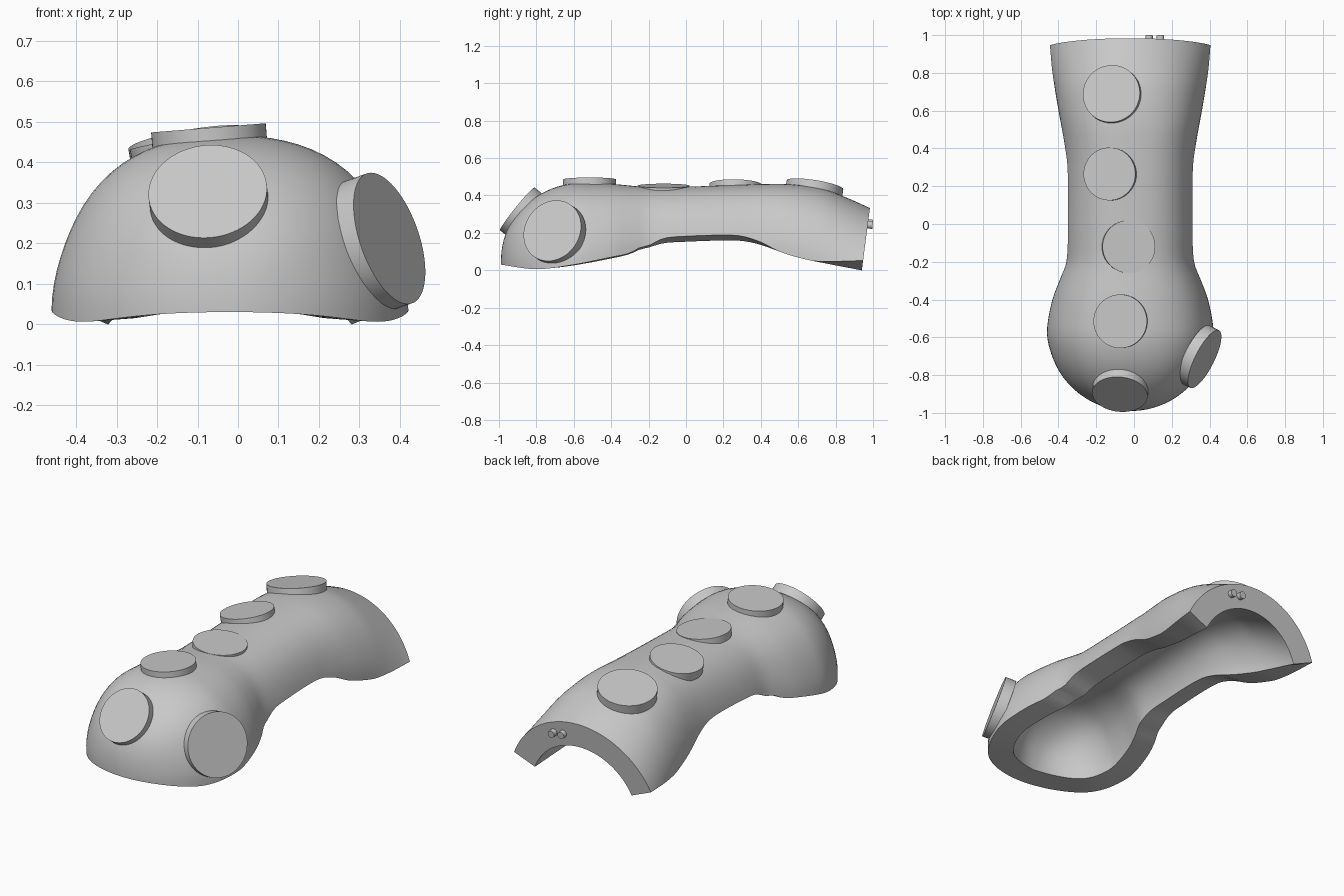
import bpy, bmesh, math
from mathutils import Vector

cube = bpy.data.objects.get("Cube")
if cube:
    bpy.data.objects.remove(cube, do_unlink=True)

grey = bpy.data.materials.new("plain grey")
grey.use_nodes = True
colour = (0.58, 0.58, 0.58, 1)
grey.diffuse_color = colour
grey.node_tree.nodes["Principled BSDF"].inputs["Base Color"].default_value = colour


def finish(name, bm):
    bmesh.ops.recalc_face_normals(bm, faces=bm.faces)
    mesh = bpy.data.meshes.new(name)
    bm.to_mesh(mesh)
    bm.free()
    mesh.materials.append(grey)
    obj = bpy.data.objects.new(name, mesh)
    bpy.context.collection.objects.link(obj)
    bpy.ops.object.select_all(action='DESELECT')
    obj.select_set(True)
    bpy.context.view_layer.objects.active = obj
    bpy.ops.object.shade_smooth_by_angle(angle=math.radians(35))
    return obj


def curve(pts, y):
    """Smooth interpolation through (y, value) points."""
    y = min(max(y, pts[0][0]), pts[-1][0])
    i = max(k for k in range(len(pts) - 1) if pts[k][0] <= y)

    def slope(k):
        a, b = pts[max(k - 1, 0)], pts[min(k + 1, len(pts) - 1)]
        return (b[1] - a[1]) / (b[0] - a[0])
    (y0, v0), (y1, v1) = pts[i], pts[i + 1]
    d = y1 - y0
    t = (y - y0) / d
    return (v0 * (2*t**3 - 3*t**2 + 1) + v1 * (3*t**2 - 2*t**3)
            + d * slope(i) * (t**3 - 2*t**2 + t) + d * slope(i + 1) * (t**3 - t**2))


# Side profiles of the shell along its length
half_width = [(-.7, .44), (-.55, .44), (-.4, .412), (-.3, .375), (-.2, .338), (0, .33),
              (.3, .332), (.45, .352), (.6, .38), (.8, .412), (.94, .425)]
top_line = [(-.7, .467), (-.55, .467), (-.4, .462), (-.2, .445), (0, .447), (.4, .46),
            (.55, .46), (.7, .437), (.8, .398), (.94, .333)]
rim_line = [(-.99, .03), (-.8, .006), (-.6, .03), (-.4, .07), (-.3, .092), (-.25, .12),
            (-.2, .132), (-.12, .17), (0, .182), (.2, .188), (.3, .182), (.4, .15),
            (.5, .1), (.6, .068), (.7, .048), (.94, .052)]

CX, DOME_Y, R_OUT, WALL = -.02, -.55, .44, .135
R_IN = R_OUT - WALL
ARC = 40

# Stations: (outer y, inner y, dome scale), rounded dome first, then the neck and flare
stations = []
for k in range(25):
    a = math.pi / 2 * k / 24
    stations.append((DOME_Y - R_OUT * math.cos(a), DOME_Y - R_IN * math.cos(a), math.sin(a)))
stations += [(DOME_Y + (.94 - DOME_Y) * k / 50,) * 2 + (1,) for k in range(1, 51)]

# Shell: arched cross-sections with a radial wall, open underneath and at the back
bm = bmesh.new()
rings = []
for y_out, y_in, s in stations:
    rim = curve(rim_line, y_out)
    w = curve(half_width, y_out) * s
    h = max((curve(top_line, y_out) - rim) * s ** .88, 1e-7)
    r = (w * w + h * h) / (2 * h)
    half = math.atan2(w, r - h)
    zc = rim + h - r
    inner = r * R_IN / R_OUT if y_out != y_in else r - WALL
    flare = max(0, (y_out - .5) / .44)
    ring = []
    for radius, y, sign in ((r, y_out, 1), (inner, y_in, -1)):
        for k in range(ARC + 1):
            a = sign * half * (2 * k / ARC - 1)
            # Fuller shoulders that fade out towards the back end
            shoulder = .035 * (1 - flare) * math.sin(min(2.4 * abs(a), math.pi)) ** 2
            reach = radius * (1 + shoulder)
            z = zc + reach * math.cos(a)
            bm_y = y + .13 * z * flare
            ring.append(bm.verts.new((CX + reach * math.sin(a), bm_y, z)))
    rings.append(ring)
n = len(rings[0])
for a, b in zip(rings, rings[1:]):
    for k in range(n):
        j = (k + 1) % n
        bm.faces.new((a[k], a[j], b[j], b[k]))
end = rings[-1]
for k in range(ARC):
    bm.faces.new((end[k], end[k + 1], end[n - 2 - k], end[n - 1 - k]))
bmesh.ops.remove_doubles(bm, verts=bm.verts, dist=1e-5)
finish("shell", bm)


def disc(name, centre, normal, radius, depth, sides=64):
    """Round plate whose outer face sits at centre and looks along normal."""
    bm = bmesh.new()
    bmesh.ops.create_cone(bm, cap_ends=True, segments=sides, radius1=radius,
                          radius2=radius, depth=depth)
    bmesh.ops.translate(bm, verts=bm.verts, vec=(0, 0, -depth / 2))
    obj = finish(name, bm)
    obj.rotation_euler = Vector(normal).to_track_quat('Z', 'Y').to_euler()
    obj.location = centre


# Round plates along the top and around the dome
disc("rear_plate", (-.12, .69, .457), (-.17, .16, 1), .153, .055)
disc("middle_rear_plate", (-.13, .265, .459), (-.2, .02, 1), .14, .05)
disc("middle_front_plate", (-.027, -.12, .452), (.08, 0, 1), .14, .04)
disc("dome_top_plate", (-.073, -.515, .485), (-.08, 0, 1), .142, .05)
disc("dome_front_plate", (-.075, -.902, .328), (-.08, -.77, .62), .147, .055)
disc("dome_side_plate", (.374, -.715, .212), (.857, -.43, .3), .17, .06)

# Two small pins on the back face
for side, x, z in (("right", .08, .25), ("left", .14, .241)):
    disc(side + "_pin", (x, .998, z), (0, 1, -.1), .02, .05, 24)
